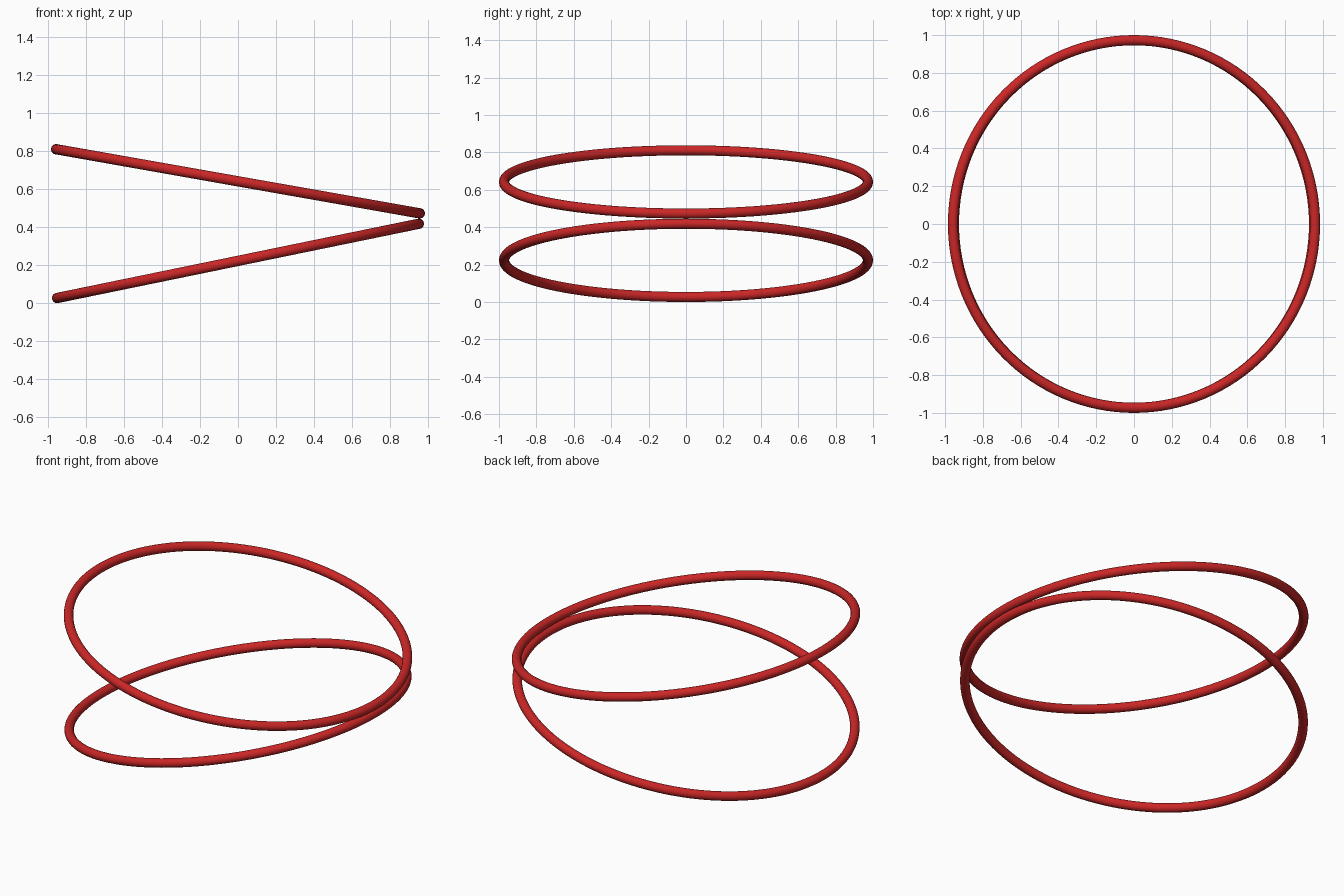
import bpy
from math import radians, sin

if "Cube" in bpy.data.objects:
    bpy.data.objects.remove(bpy.data.objects["Cube"])

TUBE = 0.027          # tube radius
RING = 1.0 - TUBE     # centreline radius


def make_ring(name, height, tilt, material):
    bpy.ops.mesh.primitive_torus_add(
        major_radius=RING, minor_radius=TUBE,
        major_segments=128, minor_segments=20,
        location=(0, 0, height), rotation=(0, radians(tilt), 0))
    ring = bpy.context.object
    ring.name = name
    ring.data.materials.append(material)
    bpy.ops.object.shade_smooth()
    return ring


red = bpy.data.materials.new("red")
red.diffuse_color = (0.6, 0.02, 0.02, 1)
red.use_nodes = True
red.node_tree.nodes["Principled BSDF"].inputs["Base Color"].default_value = red.diffuse_color

# Lower ring rests on the ground at its left edge and rises to the right
LOWER_TILT = 11.6
make_ring("lower_ring", RING * sin(radians(LOWER_TILT)) + TUBE, -LOWER_TILT, red)

# Upper ring slopes down to meet the lower ring at the right
make_ring("upper_ring", 0.642, 10, red)
